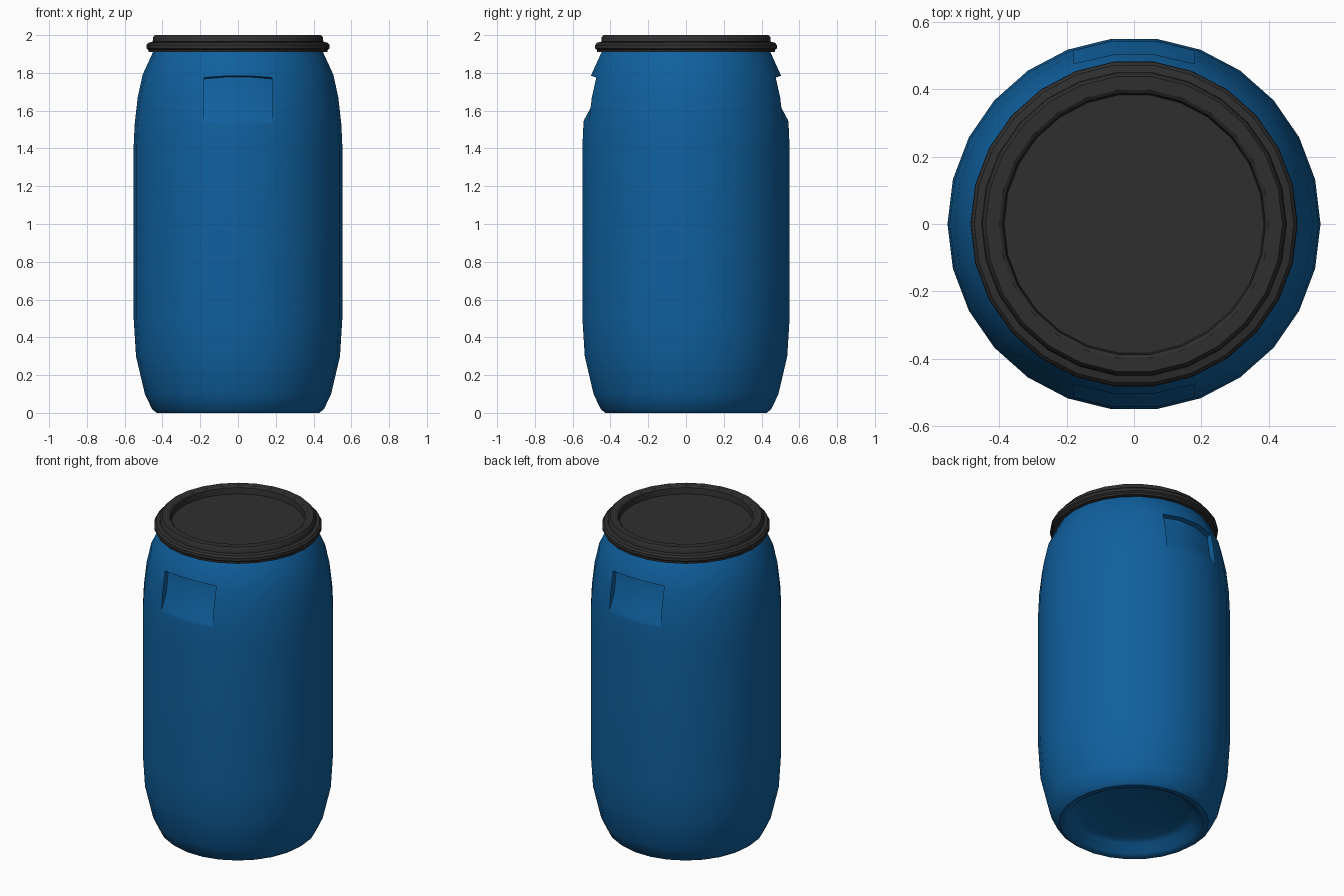
import bpy, bmesh, math

if "Cube" in bpy.data.objects:
    bpy.data.objects.remove(bpy.data.objects["Cube"])

SIDES = 26


def material(name, rgb):
    m = bpy.data.materials.new(name)
    m.diffuse_color = (*rgb, 1.0)
    m.use_nodes = True
    m.node_tree.nodes["Principled BSDF"].inputs["Base Color"].default_value = m.diffuse_color
    return m


def add_object(name, bm, mat=None):
    bmesh.ops.recalc_face_normals(bm, faces=bm.faces[:])
    me = bpy.data.meshes.new(name)
    bm.to_mesh(me)
    bm.free()
    ob = bpy.data.objects.new(name, me)
    bpy.context.collection.objects.link(ob)
    if mat:
        me.materials.append(mat)
    return ob


def lathe(name, profile, mat):
    """Closed turned solid: profile of (radius, z), both ends capped."""
    bm = bmesh.new()
    rings = []
    for r, z in profile:
        rings.append([bm.verts.new((r * math.cos(2 * math.pi * i / SIDES),
                                    r * math.sin(2 * math.pi * i / SIDES), z))
                      for i in range(SIDES)])
    for a, b in zip(rings, rings[1:]):
        for i in range(SIDES):
            j = (i + 1) % SIDES
            bm.faces.new((a[i], a[j], b[j], b[i]))
    bm.faces.new(rings[0][::-1])
    bm.faces.new(rings[-1])
    return add_object(name, bm, mat)


def activate(ob):
    bpy.ops.object.select_all(action='DESELECT')
    ob.select_set(True)
    bpy.context.view_layer.objects.active = ob


def grip_cutter(side):
    """Curved wedge that carves a hand grip; side is -1 front, 1 back."""
    section = [(0.475, 1.778), (0.497, 1.63), (0.556, 1.52), (0.72, 1.52), (0.72, 1.835)]
    stations = [(-0.18, -0.032, -0.010), (-0.06, 0, 0), (0.06, 0, 0), (0.18, -0.032, -0.010)]
    bm = bmesh.new()
    loops = [[bm.verts.new((x, side * (y + dy), z + (dz if z > 1.7 else 0)))
              for y, z in section] for x, dy, dz in stations]
    n = len(section)
    for a, b in zip(loops, loops[1:]):
        for i in range(n):
            j = (i + 1) % n
            bm.faces.new((a[i], a[j], b[j], b[i]))
    bm.faces.new(loops[0][::-1])
    bm.faces.new(loops[-1])
    ob = add_object("grip_cutter", bm)
    ob.hide_render = True
    return ob


blue = material("blue plastic", (0.005, 0.118, 0.345))
black = material("black plastic", (0.028, 0.028, 0.028))

# Drum body with a recessed underside
body = lathe("drum_body", [
    (0.31, 0.07), (0.345, 0.055), (0.385, 0.01), (0.405, 0.0), (0.43, 0.0),
    (0.455, 0.02), (0.493, 0.10), (0.54, 0.30), (0.553, 0.51), (0.553, 1.40),
    (0.547, 1.53), (0.531, 1.67), (0.505, 1.79), (0.45, 1.91), (0.43, 1.935)], blue)

# Hand grips carved into front and back
activate(body)
for s in (-1, 1):
    cutter = grip_cutter(s)
    mod = body.modifiers.new("grip", 'BOOLEAN')
    mod.operation = 'DIFFERENCE'
    mod.solver = 'EXACT'
    mod.object = cutter
    bpy.ops.object.modifier_apply(modifier=mod.name)
    bpy.data.objects.remove(cutter)

# Lid with clamping ring and sunken centre
lid = lathe("lid", [
    (0.44, 1.91), (0.475, 1.91), (0.475, 1.922), (0.485, 1.93), (0.484, 1.948),
    (0.474, 1.96), (0.452, 1.965), (0.45, 1.988), (0.44, 2.0), (0.40, 2.0),
    (0.39, 1.993), (0.385, 1.955)], black)

for ob in (body, lid):
    activate(ob)
    bpy.ops.object.shade_smooth_by_angle(angle=math.radians(35))
